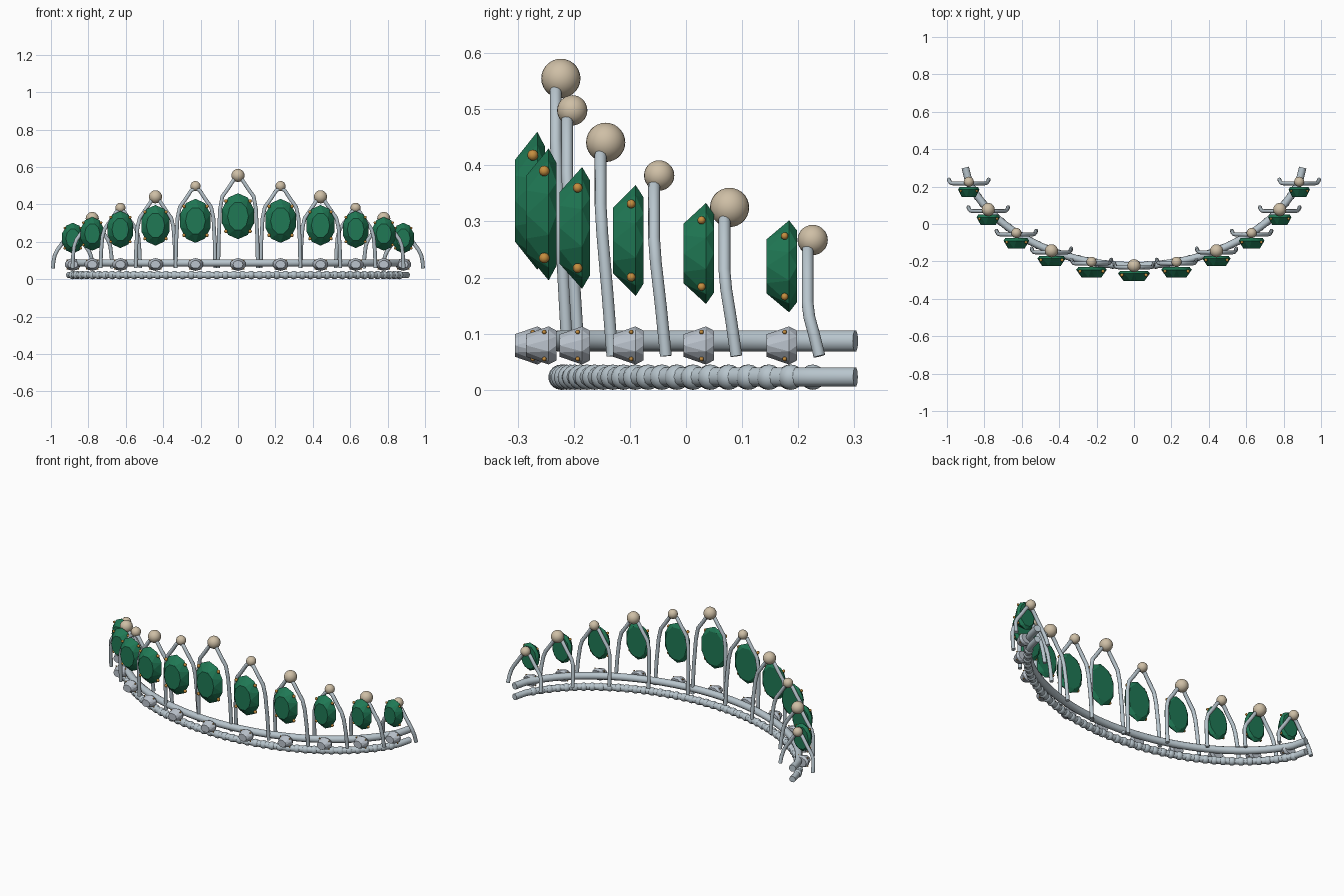
import bpy, bmesh, math
from mathutils import Vector

if "Cube" in bpy.data.objects:
    bpy.data.objects.remove(bpy.data.objects["Cube"])


def material(name, rgb):
    m = bpy.data.materials.new(name)
    m.diffuse_color = (*rgb, 1)
    m.use_nodes = True
    m.node_tree.nodes["Principled BSDF"].inputs["Base Color"].default_value = m.diffuse_color
    return m


SILVER = material("silver", (0.48, 0.56, 0.61))
GREEN = material("emerald_green", (0.014, 0.19, 0.09))
PEARL = material("pearl_cream", (0.62, 0.52, 0.38))
GOLD = material("gold", (0.56, 0.27, 0.05))
CLEAR = material("pale_crystal", (0.50, 0.55, 0.61))

A, B, CY = 0.94, 0.682, 0.459          # half ellipse followed by the band


def band(deg):
    t = math.radians(deg)
    return A * math.sin(t), CY - B * math.cos(t)


def add_object(name, bm, mat, smooth=False):
    bmesh.ops.recalc_face_normals(bm, faces=bm.faces[:])
    for f in bm.faces:
        f.smooth = smooth
    me = bpy.data.meshes.new(name)
    bm.to_mesh(me)
    bm.free()
    me.materials.append(mat)
    ob = bpy.data.objects.new(name, me)
    bpy.context.collection.objects.link(ob)
    return ob


def balls(name, spots, radius, mat, seg=16):
    bm = bmesh.new()
    for p in spots:
        r = bmesh.ops.create_uvsphere(bm, u_segments=seg, v_segments=seg // 2 + 2, radius=radius)
        bmesh.ops.translate(bm, verts=r["verts"], vec=Vector(p))
    return add_object(name, bm, mat, True)


def tube(name, pts, radius, mat, kind="POLY"):
    cu = bpy.data.curves.new(name, "CURVE")
    cu.dimensions = "3D"
    cu.bevel_depth = radius
    cu.bevel_resolution = 3
    cu.use_fill_caps = True
    sp = cu.splines.new(kind)
    sp.points.add(len(pts) - 1)
    for q, p in zip(sp.points, pts):
        q.co = (*p, 1)
    cu.materials.append(mat)
    ob = bpy.data.objects.new(name, cu)
    bpy.context.collection.objects.link(ob)
    bpy.ops.object.select_all(action="DESELECT")
    ob.select_set(True)
    bpy.context.view_layer.objects.active = ob
    bpy.ops.object.convert(target="MESH")
    bpy.ops.object.shade_smooth_by_angle(angle=math.radians(40))


def cut_stone(name, x, y, z, w, h, mat, n=10):
    """Faceted oval: small front table, wide girdle, slightly smaller back."""
    bm = bmesh.new()

    def ring(scale, yy, turn):
        out = []
        for i in range(n):
            a = 2 * math.pi * (i + turn) / n
            out.append(bm.verts.new((x + w * scale * math.sin(a), yy, z + h * scale * math.cos(a))))
        return out

    table = ring(0.62, y - 0.082, 0.5)
    girdle = ring(1.0, y - 0.042, 0)
    back = ring(0.82, y - 0.028, 0.5)
    bm.faces.new(table)
    bm.faces.new(back)
    for other in (table, back):
        for i in range(n):
            j = (i + 1) % n
            bm.faces.new((girdle[i], girdle[j], other[i]))
            bm.faces.new((other[i], other[j], girdle[j]))
    add_object(name, bm, mat)


def prongs(name, x, y, z, dx, dz, r):
    balls(name, [(x + sx * dx, y, z + sz * dz) for sx in (-1, 1) for sz in (-1, 1)], r, GOLD, 10)


# Two curved rails with straight ends
path = [band(d) for d in range(-70, 71, 2)]
path = [(-0.902, 0.302)] + path + [(0.902, 0.302)]
tube("upper_rail", [(x, y, 0.087) for x, y in path], 0.02, SILVER)
tube("lower_rail", [(x, y, 0.023) for x, y in path], 0.018, SILVER)

# Beads evenly spaced along the lower rail
spots, run, last = [], 0.0, None
for i in range(-7000, 7001, 10):
    p = Vector(band(i / 100))
    if last is not None:
        run += (p - last).length
    last = p
    if not spots or run >= 0.0455:
        spots.append((p.x, p.y, 0.0225))
        run = 0.0
balls("lower_rail_beads", spots, 0.0225, SILVER, 14)

# Stations: pearl height, pearl radius, stone height, stone half height
stations = [
    (0.555, 0.035, 0.337, 0.123),
    (0.498, 0.027, 0.3125, 0.1175),
    (0.441, 0.035, 0.2885, 0.1085),
    (0.382, 0.027, 0.266, 0.099),
    (0.325, 0.035, 0.243, 0.090),
    (0.267, 0.027, 0.220, 0.082),
]

for k in range(-5, 6):
    pz, pr, gz, h = stations[abs(k)]
    x, y = band(14 * k)
    w = 0.73 * h
    tag = f"_{k + 6}"
    balls("pearl" + tag, [(x, y, pz)], pr, PEARL, 24)
    cut_stone("large_stone" + tag, x, y, gz, w, h, GREEN)
    prongs("large_prongs" + tag, x, y - 0.05, gz, 0.72 * w, 0.66 * h, 0.08 * h)
    cut_stone("small_stone" + tag, x, y, 0.079, 0.043, 0.034, CLEAR)
    prongs("small_prongs" + tag, x, y - 0.05, 0.079, 0.03, 0.024, 0.004)

    # Pointed wire arch behind the stone, feet swept back onto the rail
    sh = pz - 0.125
    half = [(0.106, 0.012, 0.06),
            (0.103, 0.003, 0.06 + 0.45 * (sh - 0.06)),
            (0.096, -0.006, 0.06 + 0.85 * (sh - 0.06)),
            (0.084, -0.009, sh + 0.012),
            (0.05, -0.009, pz - 0.065),
            (0.022, -0.009, pz - 0.022)]
    pts = [(-a, b, c) for a, b, c in half] + [(0, -0.009, pz - 0.012)] + half[::-1]
    tube("wire_arch" + tag, [(x + a, y + b, c) for a, b, c in pts], 0.0105, SILVER)
